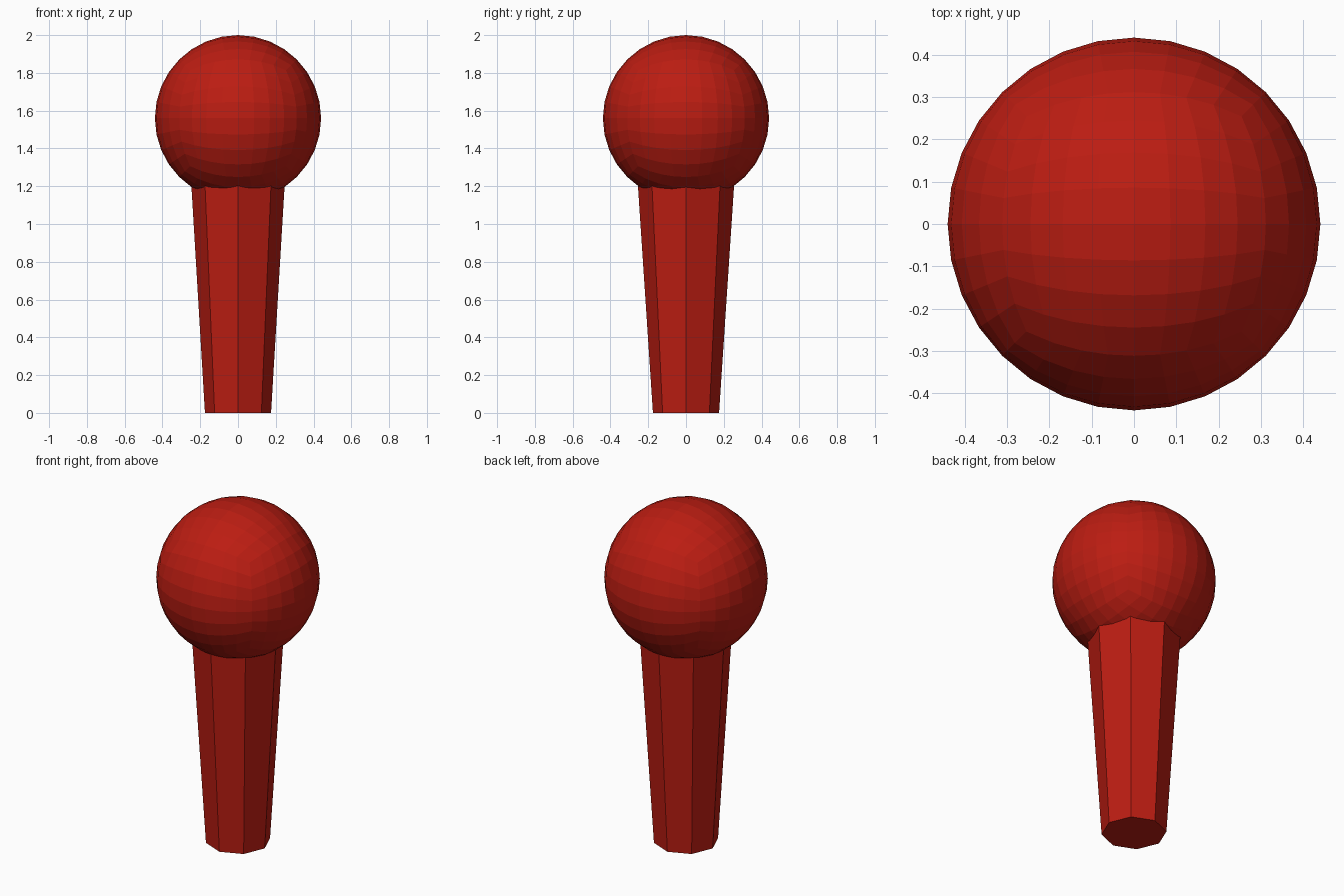
import bpy, bmesh
from math import tan, pi
from mathutils import Matrix

if "Cube" in bpy.data.objects:
    bpy.data.objects.remove(bpy.data.objects["Cube"])

red = bpy.data.materials.new("red")
red.diffuse_color = (0.5, 0.012, 0.006, 1)
red.use_nodes = True
red.node_tree.nodes["Principled BSDF"].inputs["Base Color"].default_value = red.diffuse_color


def add_object(name, bm):
    bmesh.ops.recalc_face_normals(bm, faces=bm.faces)
    mesh = bpy.data.meshes.new(name)
    bm.to_mesh(mesh)
    bm.free()
    mesh.materials.append(red)
    obj = bpy.data.objects.new(name, mesh)
    bpy.context.collection.objects.link(obj)
    return obj


# Round head: cube with 8 divisions per side, spread evenly onto a sphere
RADIUS, CENTRE_Z = 0.44, 1.56
bm = bmesh.new()
bmesh.ops.create_cube(bm, size=2)
bmesh.ops.subdivide_edges(bm, edges=bm.edges[:], cuts=7, use_grid_fill=True)
for v in bm.verts:
    for i in range(3):
        v.co[i] = tan(v.co[i] * pi / 4)
    v.co = v.co.normalized() * RADIUS
    v.co.z += CENTRE_Z
add_object("head", bm)

# Tapered eight-sided handle, its top buried in the head
BASE_R, TOP_RX, TOP_RY, HEIGHT = 0.175, 0.249, 0.257, 1.24
bm = bmesh.new()
bmesh.ops.create_cone(bm, cap_ends=True, segments=8, radius1=BASE_R, radius2=1,
                      depth=HEIGHT, matrix=Matrix.Translation((0, 0, HEIGHT / 2)))
for v in bm.verts:
    if v.co.z > HEIGHT / 2:
        v.co.x *= TOP_RX
        v.co.y *= TOP_RY
add_object("handle", bm)
